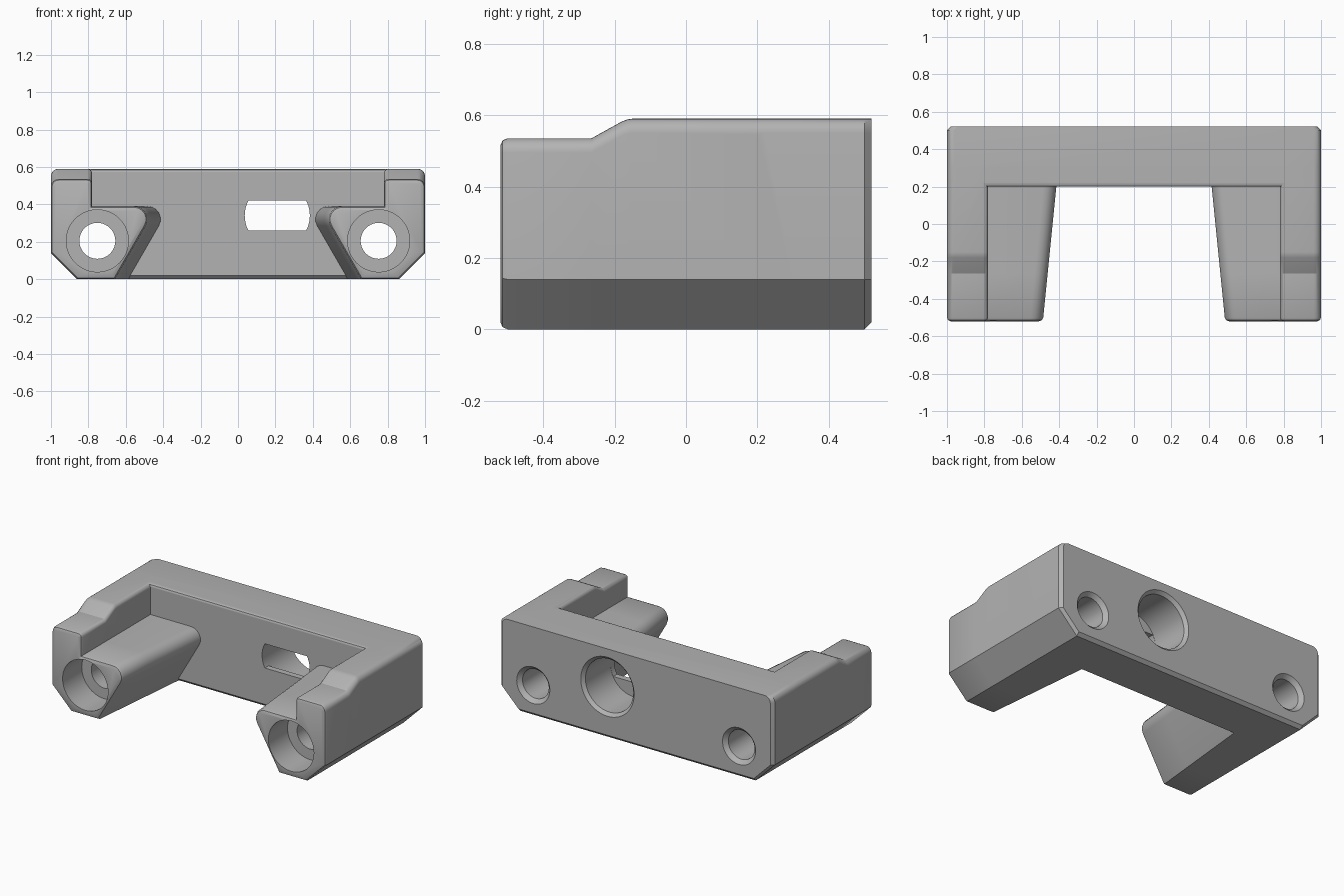
import bpy, bmesh, math
from mathutils import Vector

cube = bpy.data.objects.get("Cube")
if cube:
    bpy.data.objects.remove(cube, do_unlink=True)

grey = bpy.data.materials.new("plain grey")
grey.use_nodes = True
grey.diffuse_color = (0.45, 0.45, 0.45, 1)
grey.node_tree.nodes["Principled BSDF"].inputs["Base Color"].default_value = (0.45, 0.45, 0.45, 1)


def outline(corners, inset=0.0, steps=6):
    """Counter-clockwise polygon from (x, z, radius) corners, inset and rounded."""
    pts = []
    n = len(corners)
    for i, (x, z, r) in enumerate(corners):
        p = Vector((x, z))
        a = (Vector(corners[i - 1][:2]) - p).normalized()
        b = (Vector(corners[(i + 1) % n][:2]) - p).normalized()
        na, nb = Vector((a.y, -a.x)), Vector((-b.y, b.x))
        p = p + (na + nb) * inset / (1 + na.dot(nb))
        if r == 0:
            pts.append(p)
            continue
        r = max(r - inset, 0.004)
        half = a.angle(b) / 2
        centre = p + (a + b).normalized() * r / math.sin(half)
        start = p + a * r / math.tan(half) - centre
        sweep = math.pi - 2 * half
        for k in range(steps + 1):
            t = sweep * k / steps
            c, s = math.cos(t), math.sin(t)
            pts.append(centre + Vector((start.x * c - start.y * s, start.x * s + start.y * c)))
    return pts


def loft(name, sections, mirror=False):
    """Solid through (y, outline) sections with equal point counts."""
    bm = bmesh.new()
    sign = -1 if mirror else 1
    rings = [[bm.verts.new((sign * p.x, y, p.y)) for p in pts] for y, pts in sections]
    for r0, r1 in zip(rings, rings[1:]):
        for i in range(len(r0)):
            bm.faces.new((r0[i - 1], r0[i], r1[i], r1[i - 1]))
    bm.faces.new(rings[0])
    bm.faces.new(rings[-1])
    bmesh.ops.recalc_face_normals(bm, faces=bm.faces)
    mesh = bpy.data.meshes.new(name)
    bm.to_mesh(mesh)
    bm.free()
    mesh.materials.append(grey)
    obj = bpy.data.objects.new(name, mesh)
    bpy.context.collection.objects.link(obj)
    return obj


def circle(x, z, r, n=64):
    return [Vector((x + r * math.cos(math.tau * i / n), z + r * math.sin(math.tau * i / n))) for i in range(n)]


def combine(target, other, operation):
    mod = target.modifiers.new(other.name, 'BOOLEAN')
    mod.operation, mod.solver, mod.object = operation, 'EXACT', other
    bpy.context.view_layer.objects.active = target
    bpy.ops.object.modifier_apply(modifier=mod.name)
    bpy.data.objects.remove(other, do_unlink=True)


# Cross bar with eased front edges and chamfered back edges
def bar_section(half, bottom, top):
    return outline([(-0.86, bottom, 0), (0.86, bottom, 0), (half, 0.14, 0), (half, top, 0.04),
                    (-half, top, 0.04), (-half, 0.14, 0)])


bracket = loft("bracket_body", [
    (0.20, bar_section(1, 0.02, 0.575)), (0.204, bar_section(1, 0.016, 0.585)),
    (0.22, bar_section(1, 0, 0.59)), (0.50, bar_section(1, 0, 0.59)),
    (0.52, bar_section(0.98, 0.02, 0.59))])


# Arms with stepped tops and tapering inner sleeves
def arm_section(y, top, inset=0.0):
    s = 0.1 * (y + 0.52)
    return y, outline([(0.86, 0, 0), (1, 0.14, 0), (1, top, 0.04), (0.78, top, 0.025),
                       (0.78, 0.39, 0), (0.435 - s, 0.39, 0.07), (0.66 - s, 0, 0)], inset)


for side in (False, True):
    arm = loft("arm", [arm_section(-0.52, 0.535, 0.02), arm_section(-0.514, 0.535, 0.006),
                       arm_section(-0.50, 0.535), arm_section(-0.265, 0.535),
                       arm_section(-0.18, 0.582), arm_section(-0.165, 0.588),
                       arm_section(-0.15, 0.59), arm_section(0.30, 0.59)], side)
    combine(bracket, arm, 'UNION')

# Stepped bolt bores through both arms
for side in (False, True):
    bore = loft("bolt_bore", [(y, circle(0.752, 0.205, r)) for y, r in
                              ((-0.6, 0.166), (-0.32, 0.166), (-0.32, 0.096),
                               (0.495, 0.096), (0.52, 0.121), (0.56, 0.121))], side)
    combine(bracket, bore, 'DIFFERENCE')

# Round rear socket, opening to the front through a flat-sided slot
socket = loft("rear_socket", [(y, circle(0.21, 0.34, r)) for y, r in
                              ((0.24, 0.175), (0.5, 0.175), (0.52, 0.195), (0.56, 0.195))])
combine(bracket, socket, 'DIFFERENCE')
slot_pts = [Vector((p.x, min(max(p.y, 0.26), 0.42))) for p in circle(0.21, 0.34, 0.174)]
slot = loft("front_slot", [(0.1, slot_pts), (0.3, slot_pts)])
combine(bracket, slot, 'DIFFERENCE')

bpy.ops.object.select_all(action='DESELECT')
bracket.select_set(True)
bpy.context.view_layer.objects.active = bracket
bpy.ops.object.shade_smooth_by_angle(angle=math.radians(25))
